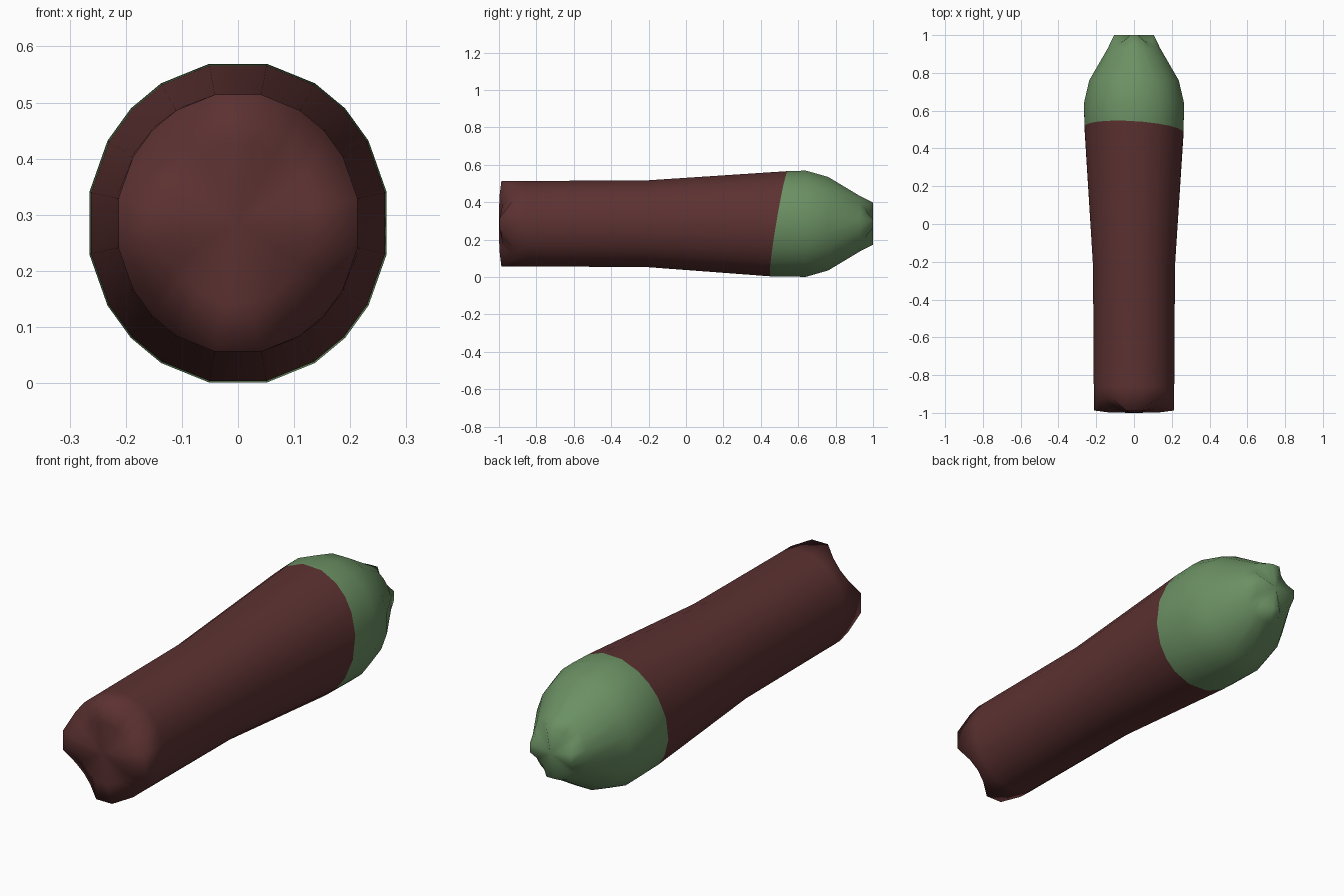
import bpy, bmesh, math

if "Cube" in bpy.data.objects:
    bpy.data.objects.remove(bpy.data.objects["Cube"])

CZ = 0.285                                   # axis height
QUAD = [11, 30.5, 45, 59.5, 79]              # section corners per quadrant
ANGLES = [math.radians(q * 90 + a) for q in range(4) for a in QUAD]


def material(name, col):
    m = bpy.data.materials.new(name)
    m.diffuse_color = (*col, 1)
    m.use_nodes = True
    m.node_tree.nodes["Principled BSDF"].inputs["Base Color"].default_value = m.diffuse_color
    return m


def loft(name, rings, mat):
    """rings: (rx, rz, function angle -> y); a ring of radius 0 becomes a tip."""
    bm = bmesh.new()
    loops = []
    for rx, rz, fy in rings:
        k = 1 / math.cos(math.radians(11))
        if rx == 0:
            loops.append([bm.verts.new((0, fy(0), CZ))])
        else:
            loops.append([bm.verts.new((rx * k * math.cos(t), fy(t), CZ + rz * k * math.sin(t)))
                          for t in ANGLES])
    n = len(ANGLES)
    for a, b in zip(loops, loops[1:]):
        for i in range(n):
            j = (i + 1) % n
            if len(a) == 1:
                bm.faces.new((a[0], b[i], b[j]))
            elif len(b) == 1:
                bm.faces.new((a[i], b[0], a[j]))
            else:
                bm.faces.new((a[i], b[i], b[j], a[j]))
    # the open seam ring makes outward orientation explicit here
    for f in bm.faces:
        f.normal_update()
    side = max(bm.faces, key=lambda f: f.calc_center_median().z)
    if side.normal.z < 0:
        bmesh.ops.reverse_faces(bm, faces=bm.faces[:])
    me = bpy.data.meshes.new(name)
    bm.to_mesh(me)
    bm.free()
    me.materials.append(mat)
    for p in me.polygons:
        p.use_smooth = True
    ob = bpy.data.objects.new(name, me)
    bpy.context.collection.objects.link(ob)
    return ob


def flat(y):
    return lambda t: y


def notched(y, d):
    """Ring whose diagonals are set back, leaving four points."""
    lo = abs(math.sin(math.radians(22)))
    return lambda t: y + d * (abs(math.sin(2 * t)) - lo) / (1 - lo)


def seam(t):
    """Slanted colour boundary."""
    return 0.4975 + 0.0475 * math.sin(t) - 0.016 * math.cos(t)


brown = material("dark brown", (0.108, 0.031, 0.031))
green = material("leaf green", (0.147, 0.280, 0.125))

# brown shaft with slightly domed, four-pointed end
loft("shaft", [
    (0, 0, flat(-1.0)),
    (0.13, 0.14, notched(-0.998, 0.015)),
    (0.213, 0.229, notched(-0.987, 0.07)),
    (0.213, 0.229, flat(-0.86)),
    (0.217, 0.231, flat(-0.22)),
    (0.262, 0.281, seam),
], brown)

# green bulbous head tapering to a blunt tip
loft("head", [
    (0.262, 0.281, seam),
    (0.265, 0.284, flat(0.64)),
    (0.237, 0.25, flat(0.76)),
    (0.139, 0.148, flat(0.93)),
    (0.105, 0.113, notched(1.0, -0.04)),
    (0, 0, flat(1.0)),
], green)
